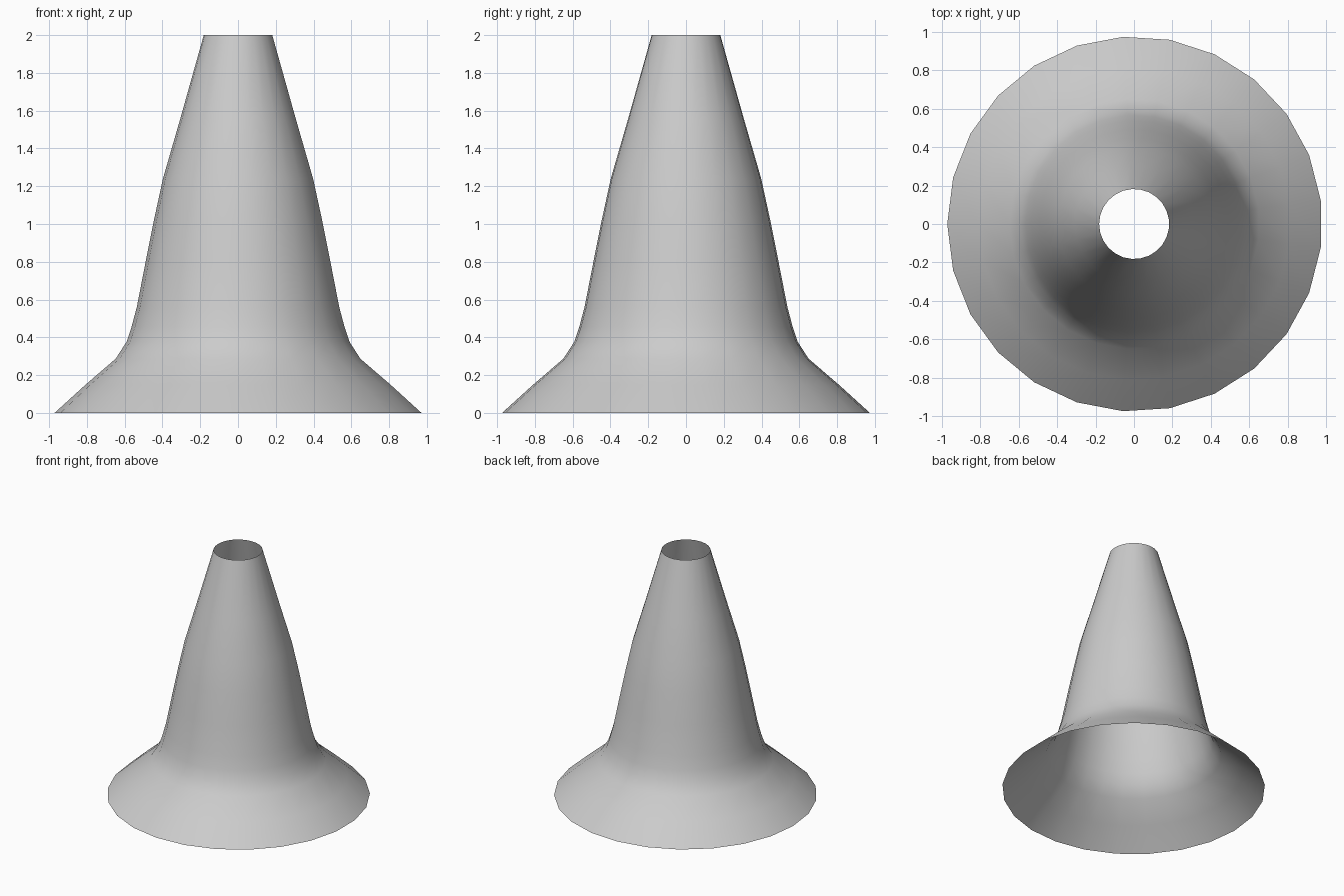
import bpy, bmesh
from math import pi, sin, cos

if "Cube" in bpy.data.objects:
    bpy.data.objects.remove(bpy.data.objects["Cube"])

SIDES = 25
OFFSET = 0.004  # recentres the odd-sided ring on x = 0
# radius, height from the flared base to the open top
PROFILE = [(0.975, 0), (0.812, 0.148), (0.65, 0.287), (0.592, 0.377),
           (0.566, 0.455), (0.538, 0.56), (0.493, 0.79), (0.447, 1.02), (0.399, 1.24),
           (0.309, 1.55), (0.182, 2.0)]

bm = bmesh.new()

# Rings, with one corner pointing to -x
rings = []
for r, z in PROFILE:
    angles = [pi + 2 * pi * i / SIDES for i in range(SIDES)]
    rings.append([bm.verts.new((r * cos(a) + OFFSET * r / 0.975, r * sin(a), z)) for a in angles])

# Open shell between the rings
for low, high in zip(rings, rings[1:]):
    for i in range(SIDES):
        j = (i + 1) % SIDES
        bm.faces.new((low[i], low[j], high[j], high[i])).smooth = True

mesh = bpy.data.meshes.new("flared_cone")
bm.to_mesh(mesh)
bm.free()
cone = bpy.data.objects.new("flared_cone", mesh)
bpy.context.collection.objects.link(cone)
